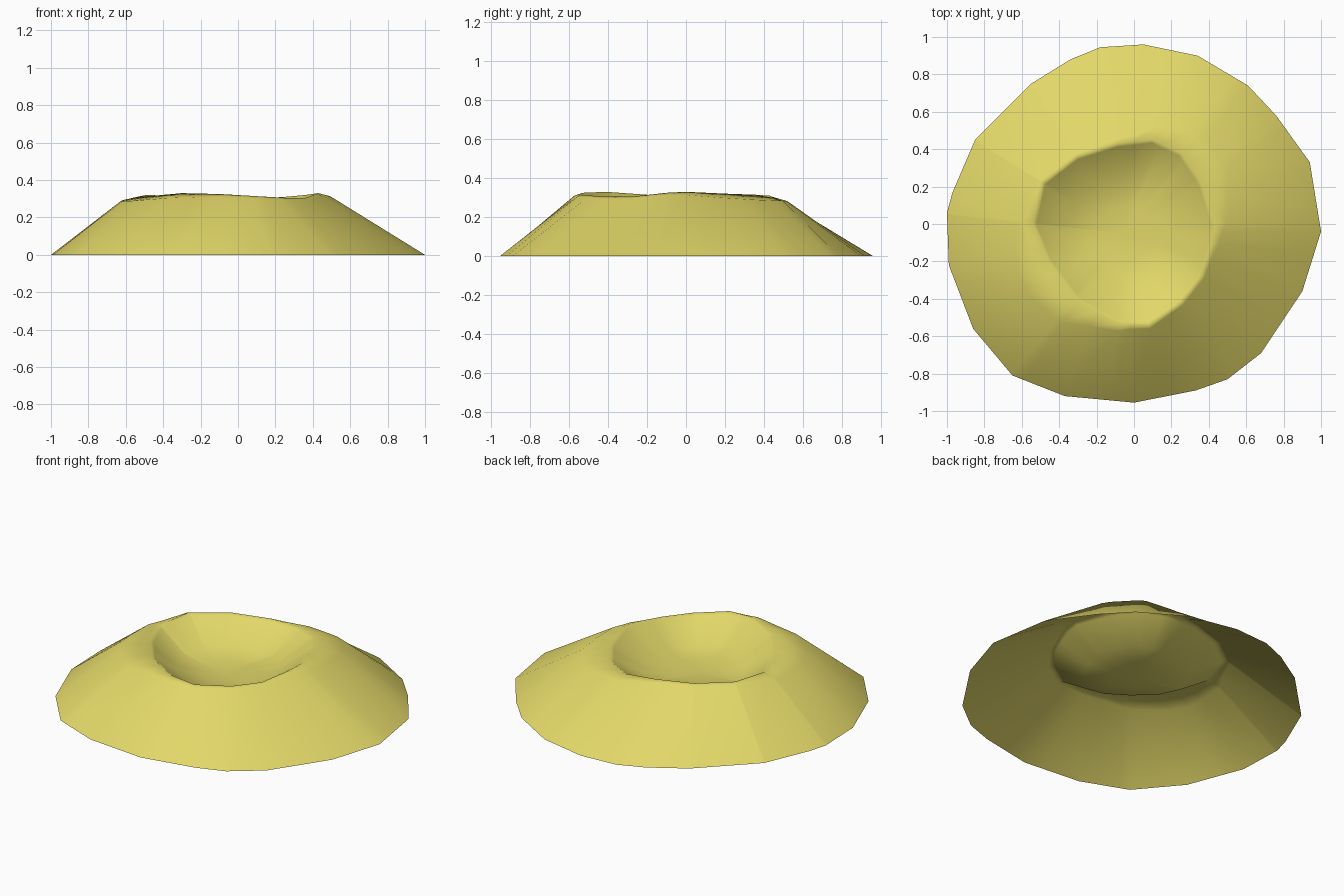
import bpy, bmesh
from math import atan2, cos, sin, radians, tau
from mathutils import Vector

cube = bpy.data.objects.get("Cube")
if cube:
    bpy.data.objects.remove(cube)

# Irregular foot outline (x, y) and crater rim (x, y, z), counter-clockwise
FOOT = [(1.0, -.04), (.94, .33), (.76, .58), (.61, .74), (.34, .9), (.05, .96), (-.18, .945),
        (-.34, .88), (-.55, .75), (-.85, .45), (-.97, .17), (-1, .06), (-.99, -.22),
        (-.86, -.56), (-.65, -.81), (-.37, -.92), (0, -.955), (.33, -.89), (.5, -.83),
        (.68, -.69), (.9, -.36)]
RIM = [(.43, 0, .33), (.36, .22, .32), (.25, .38, .31), (.1, .45, .3), (-.09, .43, .31),
       (-.31, .36, .315), (-.49, .22, .32), (-.54, 0, .31), (-.46, -.2, .315), (-.3, -.41, .33),
       (-.09, -.53, .325), (.08, -.54, .315), (.25, -.42, .305), (.36, -.28, .305), (.42, -.1, .325)]
CENTRE = Vector((-.05, -.05, 0))


def bearing(p):
    return atan2(p[1] - CENTRE.y, p[0] - CENTRE.x) % tau


def outline_at(points, angle):
    """Point where a ray from the crater centre meets the closed outline."""
    pts = [Vector((*p, 0)[:3]) for p in points]
    ray = Vector((cos(angle), sin(angle), 0))
    for a, b in zip(pts, pts[1:] + pts[:1]):
        span = (bearing(b) - bearing(a)) % tau
        if (angle - bearing(a)) % tau <= span + 1e-6:
            side_a, side_b = ray.cross(a - CENTRE).z, ray.cross(b - CENTRE).z
            return a.lerp(b, side_a / (side_a - side_b))


def lobe(angle, degrees, width, power):
    """Extra shoulder width, fading away from one direction."""
    return width * max(0, cos(angle - radians(degrees))) ** power


angles = sorted({round(bearing(p), 4) for p in FOOT + RIM})
bm = bmesh.new()
rings = []
for angle in angles:
    out = Vector((cos(angle), sin(angle), 0))
    foot, rim = outline_at(FOOT, angle), outline_at(RIM, angle)
    # The shoulder bulges at the front right and the back left
    bulge = lobe(angle, 213, .17, 4) + lobe(angle, 41, .15, 6)
    shoulder = rim + out * (.018 + bulge) - Vector((0, 0, .011 + bulge * .12))
    lip = rim - out * .018 - Vector((0, 0, .012))
    wall = CENTRE.lerp(rim, .62)
    wall.z = rim.z - .12
    floor = CENTRE.lerp(rim, .3)
    floor.z = .17
    rings.append([bm.verts.new(p) for p in (foot, shoulder, rim, lip, wall, floor)])

# Flank, lip and bowl strips, closed by a fan at the bowl floor
hub = bm.verts.new(CENTRE + Vector((0, 0, .16)))
for a, b in zip(rings, rings[1:] + rings[:1]):
    for i in range(len(a) - 1):
        bm.faces.new((a[i], b[i], b[i + 1], a[i + 1]))
    bm.faces.new((a[-1], b[-1], hub))
for face in bm.faces:
    face.smooth = True
mesh = bpy.data.meshes.new("crater_mound")
bm.to_mesh(mesh)
bm.free()

mat = bpy.data.materials.new("sandy_yellow")
mat.use_nodes = True
mat.diffuse_color = (.76, .68, .14, 1)
mat.node_tree.nodes["Principled BSDF"].inputs["Base Color"].default_value = mat.diffuse_color
mesh.materials.append(mat)
bpy.context.collection.objects.link(bpy.data.objects.new("crater_mound", mesh))
